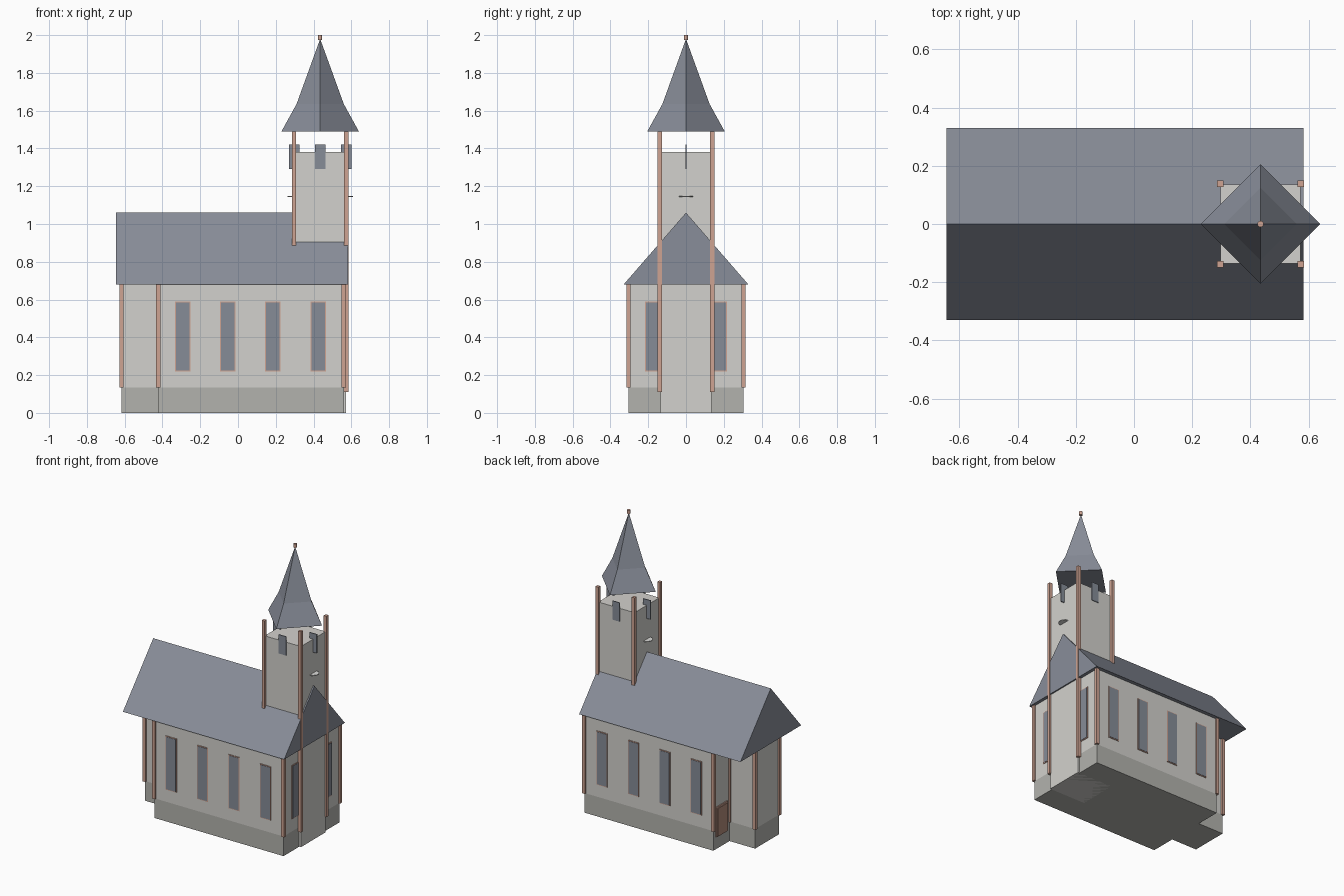
import bpy
import bmesh
import math

cube = bpy.data.objects.get("Cube")
if cube:
    bpy.data.objects.remove(cube, do_unlink=True)


def material(name, r, g, b):
    m = bpy.data.materials.new(name)
    m.use_nodes = True
    m.diffuse_color = (r, g, b, 1)
    m.node_tree.nodes["Principled BSDF"].inputs["Base Color"].default_value = (r, g, b, 1)
    return m


WALL = material("pale plaster", 0.65, 0.64, 0.61)
STONE = material("grey stone", 0.45, 0.45, 0.42)
SLATE = material("blue grey slate", 0.25, 0.27, 0.32)
GLASS = material("window glass", 0.24, 0.265, 0.31)
COPPER = material("copper trim", 0.62, 0.37, 0.29)
DOOR = material("brown door", 0.45, 0.26, 0.2)
DIAL = material("dial white", 0.72, 0.72, 0.7)


def finish(name, bm, mat):
    bmesh.ops.recalc_face_normals(bm, faces=bm.faces)
    me = bpy.data.meshes.new(name)
    bm.to_mesh(me)
    bm.free()
    me.materials.append(mat)
    ob = bpy.data.objects.new(name, me)
    bpy.context.collection.objects.link(ob)
    return ob


def box(name, x, y, z, mat):
    """Box from (min, max) pairs on each axis."""
    bm = bmesh.new()
    bmesh.ops.create_cube(bm, size=1)
    for v in bm.verts:
        v.co = [lo + (c + 0.5) * (hi - lo) for c, (lo, hi) in zip(v.co, (x, y, z))]
    return finish(name, bm, mat)


def around(c, half):
    return (c - half, c + half)


def prism(name, outline, height, z, mat):
    """Upright extrusion of a plan outline."""
    bm = bmesh.new()
    face = bm.faces.new([bm.verts.new((x, y, z)) for x, y in outline])
    top = bmesh.ops.extrude_face_region(bm, geom=[face])["geom"]
    bmesh.ops.translate(bm, vec=(0, 0, height),
                        verts=[g for g in top if isinstance(g, bmesh.types.BMVert)])
    return finish(name, bm, mat)


def post(name, x, y, z):
    box(name, around(x, 0.011), around(y, 0.011), z, COPPER)


def cylinder(name, radius, depth, loc, sides, mat):
    bm = bmesh.new()
    bmesh.ops.create_cone(bm, cap_ends=True, segments=sides, radius1=radius,
                          radius2=radius, depth=depth)
    bmesh.ops.translate(bm, vec=loc, verts=bm.verts)
    return finish(name, bm, mat)


# Nave and narrower chancel share one stepped plan
NAVE_W, CHAN_W, EAVE, BASE = 0.305, 0.13, 0.68, 0.135
END, STEP, BACK = 0.56, -0.422, -0.617
half = [(END, NAVE_W), (STEP, NAVE_W), (STEP, CHAN_W), (BACK, CHAN_W)]
plan = half + [(x, -y) for x, y in reversed(half)]
prism("stone_plinth", plan, BASE, 0, STONE)
prism("nave_walls", plan, EAVE - BASE, BASE, WALL)

# Corner posts of nave and chancel
for x, y in plan:
    post("corner_post", x, y, (BASE, EAVE))

# Gabled roof
bm = bmesh.new()
gable = bm.faces.new([bm.verts.new((-0.645, y, z))
                      for y, z in ((-0.33, EAVE), (0.33, EAVE), (0, 1.06))])
new = bmesh.ops.extrude_face_region(bm, geom=[gable])["geom"]
bmesh.ops.translate(bm, vec=(1.227, 0, 0),
                    verts=[g for g in new if isinstance(g, bmesh.types.BMVert)])
finish("main_roof", bm, SLATE)

# Tall windows with thin frames on the sides and beside the tower
SILL, HEAD = 0.22, 0.59
for s in (-1, 1):
    for i in range(4):
        x = -0.293 + 0.239 * i
        box("side_window_frame", around(x, 0.041), around(s * NAVE_W, 0.004),
            (SILL, HEAD), COPPER)
        box("side_window_glass", around(x, 0.036), around(s * NAVE_W, 0.006),
            (SILL + 0.005, HEAD - 0.005), GLASS)
    box("end_window_frame", around(END, 0.004), around(s * 0.175, 0.041),
        (SILL, HEAD), COPPER)
    box("end_window_glass", around(END, 0.006), around(s * 0.175, 0.036),
        (SILL + 0.005, HEAD - 0.005), GLASS)

# Small door in the corner by the chancel
box("door_frame", around(STEP, 0.006), (0.155, 0.28), (0.085, 0.29), COPPER)
box("door_panel", around(STEP, 0.009), (0.167, 0.268), (0.085, 0.278), DOOR)

# Tower with four tall corner posts
TX, TR = 0.435, 0.138
box("tower_walls", around(TX, TR), around(0, 0.135), (0, 1.38), WALL)
for sx in (-1, 1):
    for sy in (-1, 1):
        post("tower_post", TX + sx * TR, sy * 0.139, (0.11, 1.49))

# Belfry louvres and dials
for s in (-1, 1):
    for x, y in ((TX, s * 0.137), (TX + s * TR, 0)):
        box("belfry_louvre", around(x, 0.028), around(y, 0.003), (1.29, 1.42), GLASS)
    cylinder("tower_dial", 0.036, 0.005, (TX + s * TR, 0, 1.145), 24, DIAL)

# Flared spire turned to a diamond, with finial
bm = bmesh.new()
rings = []
for r, z in ((0.205, 1.49), (0.125, 1.635)):
    rings.append([bm.verts.new((TX + r * math.cos(k * math.pi / 2),
                                r * math.sin(k * math.pi / 2), z)) for k in range(4)])
tip = bm.verts.new((TX, 0, 1.98))
low, mid = rings
bm.faces.new(low)
for k in range(4):
    n = (k + 1) % 4
    bm.faces.new((low[k], low[n], mid[n], mid[k]))
    bm.faces.new((mid[k], mid[n], tip))
finish("spire", bm, SLATE)
cylinder("finial", 0.011, 0.025, (TX, 0, 1.9875), 12, COPPER)
